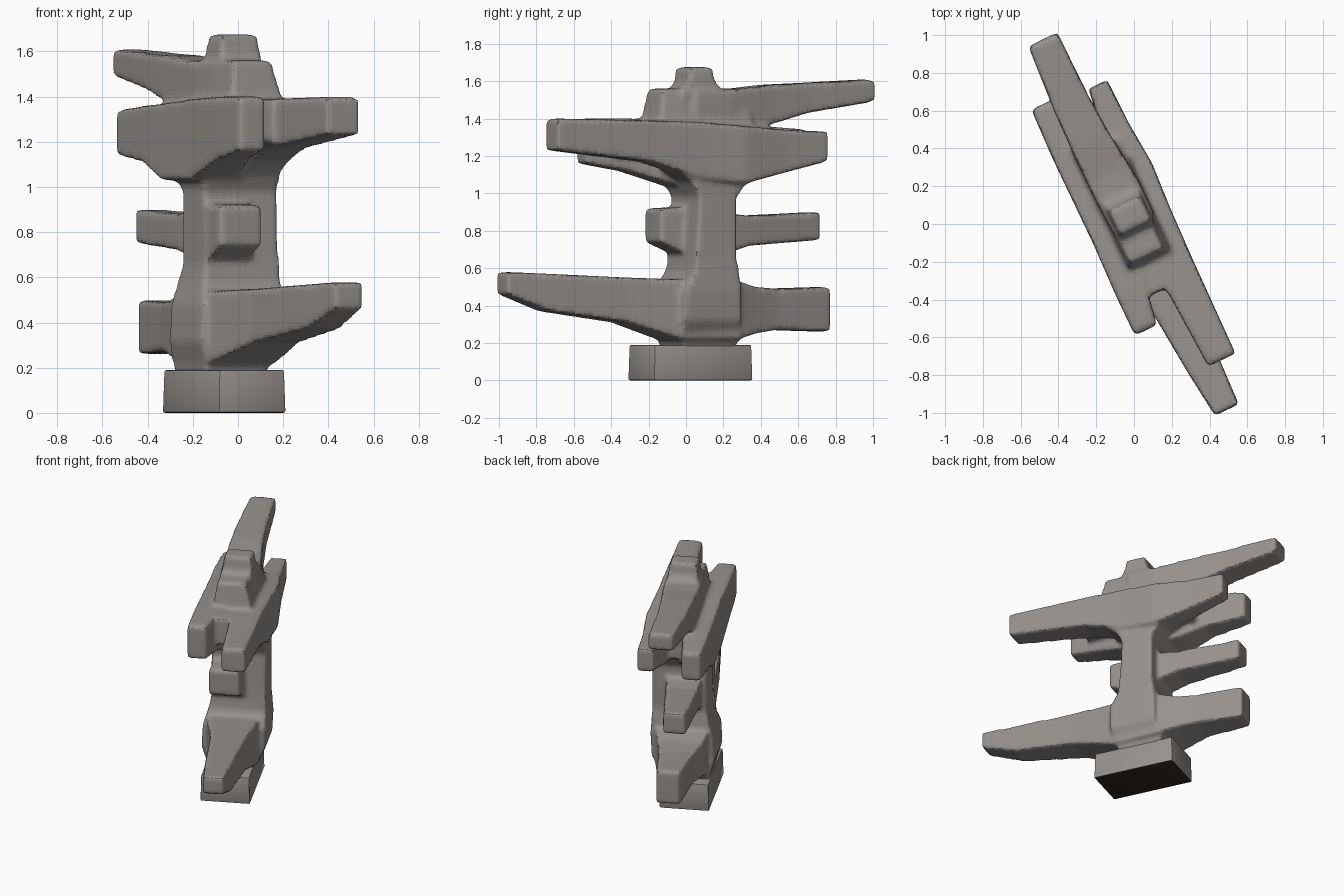
import bpy
import bmesh
import math
from mathutils import Matrix, Vector

default_cube = bpy.data.objects.get("Cube")
if default_cube:
    bpy.data.objects.remove(default_cube, do_unlink=True)

# The whole stack of brackets is turned about the vertical axis
TURN = Matrix.Rotation(math.radians(25.5), 3, "Z")


def make_material(name, color):
    material = bpy.data.materials.new(name)
    material.use_nodes = True
    material.diffuse_color = color
    material.node_tree.nodes["Principled BSDF"].inputs["Base Color"].default_value = color
    return material


stone = make_material("warm grey stone", (0.31, 0.285, 0.265, 1))
underside = make_material("dark brown underside", (0.03, 0.02, 0.013, 1))


def loft(bm, rings):
    """Skin a closed solid through four-cornered rings."""
    loops = [[bm.verts.new(TURN @ Vector(point)) for point in ring] for ring in rings]
    faces = [bm.faces.new(loops[0]), bm.faces.new(loops[-1])]
    for lower, upper in zip(loops, loops[1:]):
        for i in range(len(lower)):
            j = (i + 1) % len(lower)
            faces.append(bm.faces.new((lower[i], lower[j], upper[j], upper[i])))
    bmesh.ops.recalc_face_normals(bm, faces=faces)


def arm(bm, *stations):
    """Stations along the arm: position, bottom, top, left edge, right edge."""
    loft(bm, [[(a, s, low), (b, s, low), (b, s, high), (a, s, high)]
              for s, low, high, a, b in stations])


def pillar(bm, *stations):
    """Stations going up: height, front, rear, left edge, right edge."""
    loft(bm, [[(a, front, z), (b, front, z), (b, rear, z), (a, rear, z)]
              for z, front, rear, a, b in stations])


def add_object(name, bm):
    mesh = bpy.data.meshes.new(name)
    bm.to_mesh(mesh)
    bm.free()
    obj = bpy.data.objects.new(name, mesh)
    bpy.context.collection.objects.link(obj)
    obj.data.materials.append(stone)
    return obj


def smooth_shade(obj, degrees):
    bpy.ops.object.select_all(action="DESELECT")
    obj.select_set(True)
    bpy.context.view_layer.objects.active = obj
    bpy.ops.object.shade_smooth_by_angle(angle=math.radians(degrees))


body = bmesh.new()

# Central column, flaring at the two bracket levels
pillar(body,
       (0.15, -0.06, 0.24, -0.19, 0.1),
       (0.22, -0.08, 0.26, -0.2, 0.13),
       (0.32, -0.1, 0.24, -0.23, 0.19),
       (0.48, -0.1, 0.24, -0.22, 0.2),
       (0.58, -0.04, 0.23, -0.19, 0.195),
       (0.66, -0.03, 0.215, -0.175, 0.19),
       (0.98, -0.01, 0.215, -0.175, 0.19),
       (1.06, -0.05, 0.28, -0.19, 0.19),
       (1.12, -0.13, 0.38, -0.21, 0.19),
       (1.3, -0.2, 0.4, -0.2, 0.19))

# Long lower arm, front tip raised
arm(body,
    (-1.1, 0.46, 0.58, -0.05, 0.09),
    (-0.85, 0.37, 0.57, -0.08, 0.1),
    (-0.4, 0.31, 0.55, -0.12, 0.12),
    (-0.1, 0.22, 0.54, -0.19, 0.15),
    (0.25, 0.22, 0.53, -0.19, 0.16),
    (0.36, 0.25, 0.5, -0.17, 0.13),
    (0.5, 0.27, 0.49, -0.14, 0.1),
    (0.83, 0.26, 0.5, -0.1, 0.06))

# Middle rear arm and front stub
arm(body,
    (0.15, 0.66, 0.9, -0.14, 0.1),
    (0.35, 0.72, 0.88, -0.14, 0.08),
    (0.79, 0.75, 0.9, -0.13, 0.02))
arm(body, (-0.17, 0.74, 0.92, -0.17, 0.04), (0.1, 0.62, 0.93, -0.16, 0.05))

# Twin upper arms with a hub between them
arm(body,
    (-0.535, 1.16, 1.4, -0.25, -0.12),
    (-0.3, 1.12, 1.4, -0.25, -0.08),
    (0, 1.03, 1.39, -0.24, 0),
    (0.3, 1.03, 1.37, -0.24, 0),
    (0.5, 1.11, 1.36, -0.24, -0.06),
    (0.78, 1.14, 1.34, -0.23, -0.1))
arm(body,
    (-0.85, 1.23, 1.4, 0.03, 0.19),
    (-0.3, 1.17, 1.39, 0, 0.2),
    (0, 1.08, 1.38, 0, 0.21),
    (0.25, 1.05, 1.36, 0.03, 0.225),
    (0.5, 1.11, 1.34, 0.06, 0.205),
    (0.75, 1.17, 1.33, 0.09, 0.2))
arm(body, (-0.38, 1.2, 1.39, -0.2, 0.1), (0.45, 1.13, 1.36, -0.2, 0.12))

# Long top arm reaching to the rear
arm(body,
    (0, 1.35, 1.55, -0.12, 0.12),
    (0.2, 1.35, 1.55, -0.13, 0.12),
    (0.48, 1.37, 1.58, -0.13, 0.09),
    (0.7, 1.43, 1.59, -0.125, 0.075),
    (1.09, 1.49, 1.61, -0.1, 0.07))

# Stepped crown
pillar(body, (1.33, -0.22, 0.35, -0.14, 0.14), (1.56, -0.18, 0.3, -0.11, 0.08))
pillar(body, (1.5, -0.08, 0.22, -0.1, 0.1), (1.6, -0.03, 0.13, -0.1, 0.1),
       (1.675, -0.02, 0.12, -0.09, 0.09))

brackets = add_object("bracket_stack", body)

# Fuse the brackets into one worn stone body
remesh = brackets.modifiers.new("fuse", "REMESH")
remesh.mode = "VOXEL"
remesh.voxel_size = 0.014
wear = brackets.modifiers.new("wear", "SMOOTH")
wear.factor = 0.5
wear.iterations = 12
smooth_shade(brackets, 45)

# Plinth block with a dark underside
plinth = bmesh.new()
pillar(plinth, (0, -0.245, 0.34, -0.21, 0.12), (0.19, -0.24, 0.335, -0.205, 0.115))
bmesh.ops.bevel(plinth, geom=plinth.edges[:], offset=0.01, segments=2,
                affect="EDGES", profile=0.5)
base = add_object("base_block", plinth)
base.data.materials.append(underside)
for face in base.data.polygons:
    if face.normal.z < -0.9:
        face.material_index = 1
smooth_shade(base, 40)
